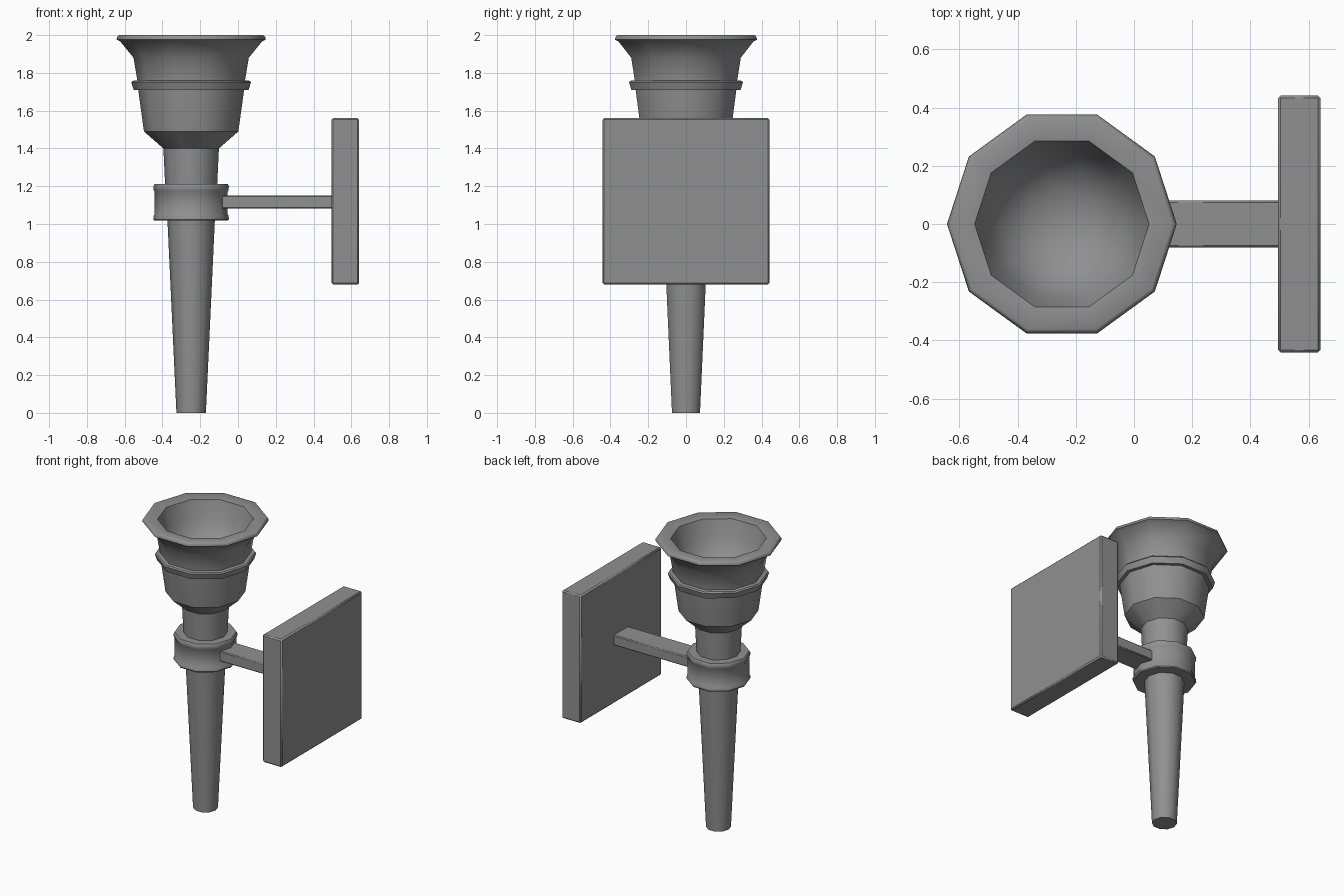
import bpy, bmesh, math

if "Cube" in bpy.data.objects:
    bpy.data.objects.remove(bpy.data.objects["Cube"])

SIDES = 10
AXIS_X = -0.248

# Dark iron
IRON = bpy.data.materials.new("dark_iron")
IRON.diffuse_color = (0.28, 0.28, 0.28, 1)
IRON.use_nodes = True
IRON.node_tree.nodes["Principled BSDF"].inputs["Base Color"].default_value = IRON.diffuse_color


def finish(name, bm):
    bmesh.ops.recalc_face_normals(bm, faces=bm.faces)
    mesh = bpy.data.meshes.new(name)
    bm.to_mesh(mesh)
    bm.free()
    mesh.materials.append(IRON)
    ob = bpy.data.objects.new(name, mesh)
    bpy.context.collection.objects.link(ob)
    bpy.ops.object.select_all(action='DESELECT')
    ob.select_set(True)
    bpy.context.view_layer.objects.active = ob
    bpy.ops.object.shade_smooth_by_angle(angle=math.radians(38))
    return ob


def lathe(name, profile):
    """Ten-sided turned solid; profile is (radius, z), radius 0 closes to a point."""
    bm = bmesh.new()
    rings = []
    for r, z in profile:
        n = SIDES if r > 0 else 1
        rings.append([bm.verts.new((AXIS_X + r * math.cos(math.tau * i / SIDES),
                                    r * math.sin(math.tau * i / SIDES), z))
                      for i in range(n)])
    for a, b in zip(rings, rings[1:]):
        for i in range(SIDES):
            j = (i + 1) % SIDES
            quad = [a[i % len(a)], a[j % len(a)], b[j % len(b)], b[i % len(b)]]
            bm.faces.new(list(dict.fromkeys(quad)))
    bmesh.ops.remove_doubles(bm, verts=bm.verts, dist=1e-5)
    return finish(name, bm)


def block(name, lo, hi, bevel):
    bm = bmesh.new()
    bmesh.ops.create_cube(bm, size=1)
    for v in bm.verts:
        v.co = [(l + h) / 2 + c * (h - l) for l, h, c in zip(lo, hi, v.co)]
    bmesh.ops.bevel(bm, geom=bm.edges[:], offset=bevel, segments=1, affect='EDGES')
    return finish(name, bm)


# Tapered handle
lathe("handle", [(0, 0), (0.078, 0), (0.126, 1.03), (0, 1.03)])

# Collar with a raised lip at each end
lathe("collar", [(0, 1.018), (0.195, 1.018), (0.2, 1.025), (0.198, 1.045), (0.193, 1.052),
                 (0.193, 1.17), (0.198, 1.178), (0.2, 1.2), (0.193, 1.212), (0, 1.212)])

# Neck and flared cup with a rounded rim and hollow bowl
lathe("cup", [(0, 1.19), (0.137, 1.19), (0.147, 1.4), (0.25, 1.49), (0.283, 1.73),
              (0.285, 1.76), (0.305, 1.88), (0.375, 1.966), (0.395, 1.976),
              (0.393, 1.988), (0.388, 1.996), (0.38, 2.0), (0.3, 1.99),
              (0.265, 1.87), (0.21, 1.77), (0.12, 1.71), (0, 1.69)])

# Raised band around the cup
lathe("cup_band", [(0.27, 1.71), (0.304, 1.71), (0.317, 1.75), (0.31, 1.758),
                   (0.27, 1.762), (0.27, 1.71)])

# Wall bracket
block("bracket_arm", (-0.12, -0.08, 1.081), (0.51, 0.08, 1.152), 0.006)
block("wall_plate", (0.495, -0.442, 0.679), (0.641, 0.442, 1.561), 0.009)
